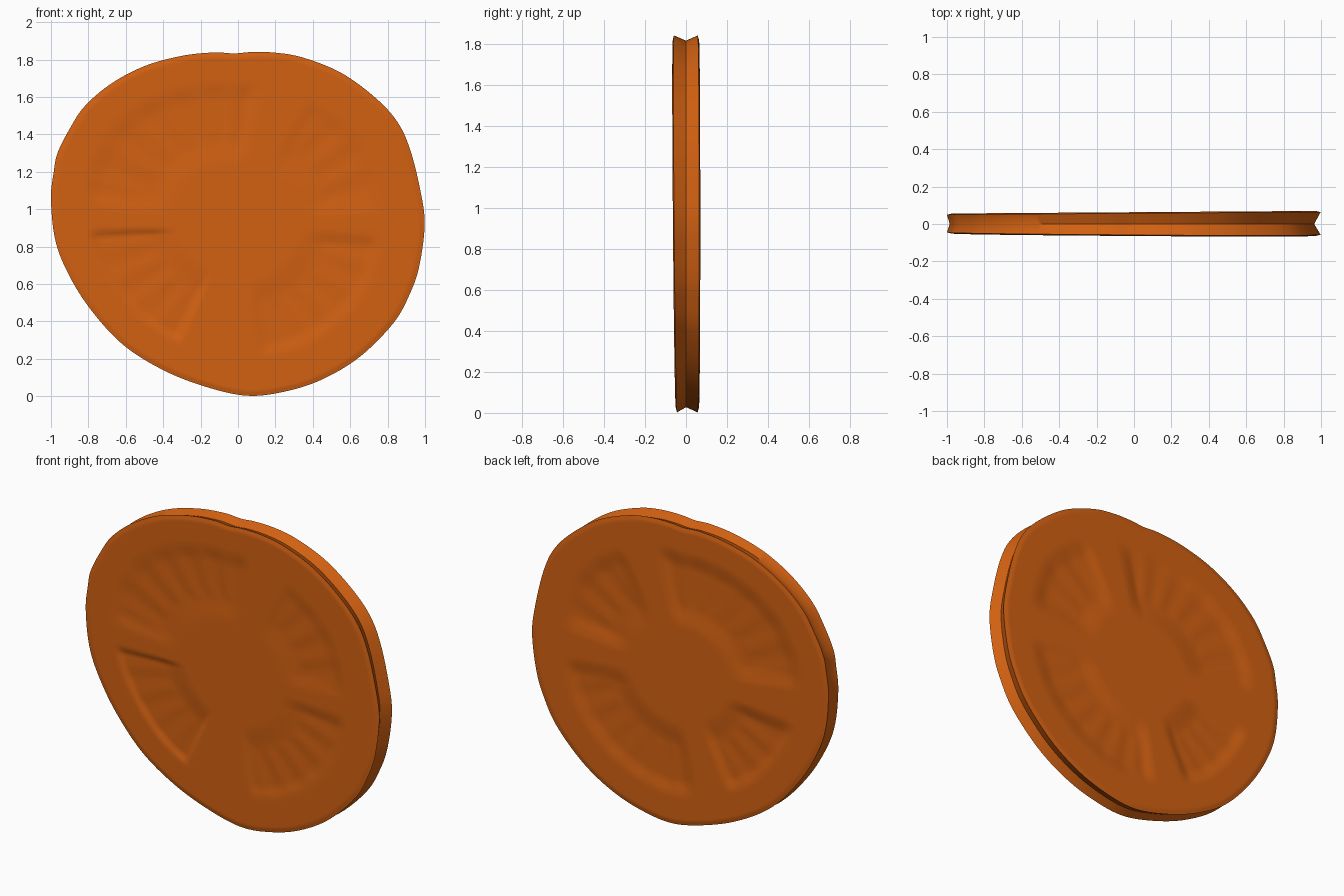
import bpy, bmesh, math

if "Cube" in bpy.data.objects:
    bpy.data.objects.remove(bpy.data.objects["Cube"])

CZ = 0.92  # height of the slice centre

# Irregular outline (x, z), anticlockwise from the top
OUTLINE = [(0.07, 1.84), (-0.02, 1.833), (-0.13, 1.838), (-0.3, 1.82), (-0.5, 1.765),
           (-0.68, 1.67), (-0.82, 1.55), (-0.9, 1.43), (-0.965, 1.3), (-0.985, 1.2),
           (-1.0, 1.06), (-0.98, 0.85), (-0.92, 0.68), (-0.8, 0.48), (-0.62, 0.28),
           (-0.4, 0.14), (-0.17, 0.05), (0.05, 0.003), (0.25, 0.025), (0.45, 0.09),
           (0.65, 0.21), (0.83, 0.39), (0.92, 0.55), (0.97, 0.7), (0.998, 0.92),
           (0.975, 1.1), (0.92, 1.32), (0.85, 1.47), (0.73, 1.6), (0.55, 1.73),
           (0.35, 1.81), (0.2, 1.837)]

# Seed chambers: start angle, end angle, inner and outer radius, depth, edge softness
FRONT = [(4, 62, .34, .80, .007, .10), (78, 174, .34, .84, .008, .12),
         (182, 244, .32, .81, .012, .045), (278, 357, .32, .79, .009, .09)]
BACK = [(5, 62, .32, .82, .012, .12), (76, 172, .32, .84, .012, .12),
        (186, 244, .32, .82, .014, .10), (260, 354, .32, .82, .012, .12)]


def smooth(t):
    t = max(0.0, min(1.0, t))
    return t * t * (3 - 2 * t)


def spline(pts, n):
    """Closed Catmull-Rom curve with n samples per span."""
    out, k = [], len(pts)
    for i in range(k):
        a, b, c, d = (pts[(i + j) % k] for j in (-1, 0, 1, 2))
        for s in range(n):
            t = s / n
            out.append(tuple(0.5 * (2 * b[m] + (c[m] - a[m]) * t
                       + (2 * a[m] - 5 * b[m] + 4 * c[m] - d[m]) * t * t
                       + (3 * b[m] - a[m] - 3 * c[m] + d[m]) * t ** 3) for m in (0, 1)))
    return out


def relief(ang, rho, chambers):
    """Depth of the sunken seed chambers at a point of the face."""
    total = 0.0
    for a0, a1, r0, r1, depth, soft in chambers:
        if a0 <= ang <= a1:
            side = math.radians(min(ang - a0, a1 - ang)) * rho
            edge = smooth(side / soft) * smooth((rho - r0) / 0.16) * smooth((r1 - rho) / soft)
            # faint seed ripples in the chamber floor
            ripple = 0.0013 * math.sin(math.radians(ang) * 26) * smooth((rho - .45) / .1)
            total += edge * (depth + ripple)
    return total


def half_thickness(x, z, front):
    if front:
        return 0.057 + 0.007 * x + 0.008 * (z - CZ)
    return 0.063 + 0.007 * x


rim = spline(OUTLINE, 8)
bm = bmesh.new()


def face_ring(rho, front):
    ring = []
    for px, pz in rim:
        x, z = px * rho, CZ + (pz - CZ) * rho
        ang = math.degrees(math.atan2(pz - CZ, px)) % 360
        y = half_thickness(x, z, front) - relief(ang, rho, FRONT if front else BACK)
        y -= 0.006 * smooth((rho - 0.97) / 0.03)  # softly rounded lip
        ring.append(bm.verts.new((x, -y if front else y, z)))
    return ring


def groove_ring():
    ring = []
    for px, pz in rim:
        r = math.hypot(px, pz - CZ)
        k = 1 - (0.025 + 0.01 * px) / r
        ring.append(bm.verts.new((px * k, 0, CZ + (pz - CZ) * k)))
    return ring


# Front face, V-shaped rim groove, back face
radii = [i / 48 for i in range(2, 47)] + [0.97, 0.98, 0.99, 1.0]
rings = [face_ring(r, True) for r in radii] + [groove_ring()]
rings += [face_ring(r, False) for r in reversed(radii)]
n = len(rim)
for a, b in zip(rings, rings[1:]):
    for i in range(n):
        j = (i + 1) % n
        bm.faces.new((a[i], a[j], b[j], b[i]))
bm.faces.new(rings[0])
bm.faces.new(rings[-1])
bmesh.ops.recalc_face_normals(bm, faces=bm.faces)

mesh = bpy.data.meshes.new("fruit_slice")
bm.to_mesh(mesh)
bm.free()
mat = bpy.data.materials.new("burnt orange")
mat.diffuse_color = (0.65, 0.12, 0.006, 1)
mat.use_nodes = True
mat.node_tree.nodes["Principled BSDF"].inputs["Base Color"].default_value = mat.diffuse_color
mesh.materials.append(mat)
slice_obj = bpy.data.objects.new("fruit_slice", mesh)
bpy.context.collection.objects.link(slice_obj)
bpy.context.view_layer.objects.active = slice_obj
slice_obj.select_set(True)
bpy.ops.object.shade_smooth_by_angle(angle=math.radians(40))
